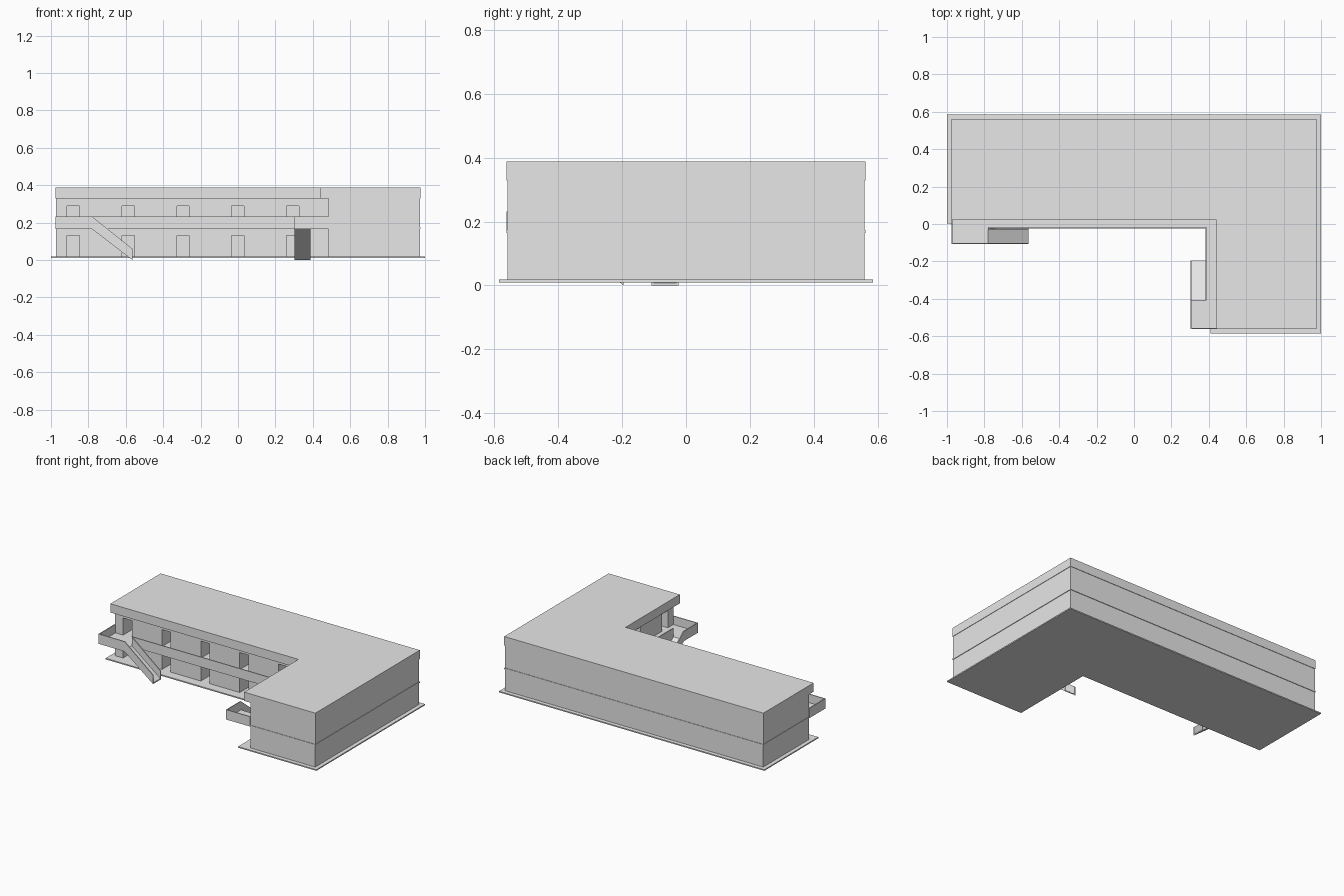
import bpy, bmesh, math
from mathutils import Vector

cube = bpy.data.objects.get("Cube")
if cube:
    bpy.data.objects.remove(cube, do_unlink=True)

grey = bpy.data.materials.new("plain grey")
grey.use_nodes = True
grey.diffuse_color = (0.8, 0.8, 0.8, 1)
grey.node_tree.nodes["Principled BSDF"].inputs["Base Color"].default_value = (0.8, 0.8, 0.8, 1)


def finish(name, bm):
    bmesh.ops.recalc_face_normals(bm, faces=bm.faces)
    mesh = bpy.data.meshes.new(name)
    bm.to_mesh(mesh)
    bm.free()
    mesh.materials.append(grey)
    obj = bpy.data.objects.new(name, mesh)
    bpy.context.collection.objects.link(obj)
    return obj


def extrude(bm, points, direction):
    """Closed prism from an outline swept along a direction."""
    face = bm.faces.new([bm.verts.new(p) for p in points])
    result = bmesh.ops.extrude_face_region(bm, geom=[face], use_keep_orig=True)
    verts = [g for g in result["geom"] if isinstance(g, bmesh.types.BMVert)]
    bmesh.ops.translate(bm, vec=Vector(direction), verts=verts)


def add_box(bm, x0, x1, y0, y1, z0, z1):
    extrude(bm, [(x0, y0, z0), (x1, y0, z0), (x1, y1, z0), (x0, y1, z0)], (0, 0, z1 - z0))


def boxes(name, items):
    bm = bmesh.new()
    for item in items:
        add_box(bm, *item)
    return finish(name, bm)


def l_block(name, half_x, half_y, inner_x, inner_y, z0, z1):
    """L-shaped storey: a back wing and a right-hand wing."""
    bm = bmesh.new()
    outline = [(-half_x, half_y), (-half_x, inner_y), (inner_x, inner_y),
               (inner_x, -half_y), (half_x, -half_y), (half_x, half_y)]
    extrude(bm, [(x, y, z0) for x, y in outline], (0, 0, z1 - z0))
    return finish(name, bm)


# Main dimensions
GROUND, FLOOR, EAVES, TOP = 0.018, 0.174, 0.328, 0.388
WALL_X, WALL_Y = 0.485, 0.067
RAIL_X, RAIL_Y = 0.388, -0.023
END_X, END_Y = 0.977, 0.562
THIN, RAIL_TOP, RAIL_BASE = 0.006, 0.232, 0.165

# Foundation, floor deck with balcony, and roof
l_block("foundation", 1.0, 0.585, 0.41, 0.003, 0.01, GROUND)
l_block("balcony_deck", END_X, END_Y, RAIL_X, RAIL_Y, RAIL_BASE, FLOOR)
l_block("roof", END_X, END_Y, 0.44, 0.022, EAVES, TOP)

# Storeys with recessed doorways
storeys = [l_block("ground_storey", 0.973, 0.558, WALL_X, WALL_Y, GROUND, RAIL_BASE),
           l_block("upper_storey", 0.974, 0.559, WALL_X, WALL_Y, FLOOR, EAVES)]
for storey, z0, z1 in zip(storeys, (GROUND, FLOOR), (0.13, 0.29)):
    holes = []
    for i in range(5):
        x = -0.88 + 0.293 * i
        holes.append((x - 0.033, x + 0.033, WALL_Y - 0.05, WALL_Y + 0.13, z0 - 0.002, z1))
    for i in range(2):
        y = -0.465 + 0.293 * i
        holes.append((WALL_X - 0.05, WALL_X + 0.13, y - 0.033, y + 0.033, z0 - 0.002, z1))
    cutter = boxes("door_cutter", holes)
    cutter.hide_render = True
    cut = storey.modifiers.new("doorways", 'BOOLEAN')
    cut.operation, cut.solver, cut.object = 'DIFFERENCE', 'EXACT', cutter
    bpy.context.view_layer.update()
    mesh = bpy.data.meshes.new_from_object(
        storey.evaluated_get(bpy.context.evaluated_depsgraph_get()))
    storey.modifiers.clear()
    storey.data = mesh
    bpy.data.objects.remove(cutter, do_unlink=True)

# Stair landings
LEFT_Y, LEFT_END = -0.108, -0.78
RIGHT_X, RIGHT_END = 0.303, -0.41
boxes("stair_landings", [
    (-END_X, LEFT_END, LEFT_Y, RAIL_Y, RAIL_BASE, FLOOR),
    (RIGHT_X, RAIL_X, -END_Y, RIGHT_END, RAIL_BASE, FLOOR)])

# Parapets around balcony and landings
rails = [
    (LEFT_END, RAIL_X, RAIL_Y, RAIL_Y + THIN),
    (RAIL_X - THIN, RAIL_X, RIGHT_END, RAIL_Y + THIN),
    (-END_X, LEFT_END, LEFT_Y, LEFT_Y + THIN),
    (-END_X, -END_X + THIN, LEFT_Y, WALL_Y),
    (RIGHT_X, RIGHT_X + THIN, -END_Y, RIGHT_END),
    (RIGHT_X, WALL_X, -END_Y, -END_Y + THIN)]
boxes("balcony_parapets", [r + (RAIL_BASE, RAIL_TOP) for r in rails])


def stair(name, location, angle):
    """Sloping flight with a solid side wall on each edge."""
    run, width = 0.215, 0.085
    bm = bmesh.new()
    extrude(bm, [(0, 0, RAIL_BASE), (run, 0, 0), (run, 0, 0.008), (0, 0, FLOOR)], (0, width, 0))
    for y in (0, width - THIN):
        extrude(bm, [(0, y, RAIL_BASE), (run, y, 0), (run, y, 0.06), (0, y, RAIL_TOP)],
                (0, THIN, 0))
    obj = finish(name, bm)
    obj.location = location
    obj.rotation_euler.z = angle


stair("left_stair", (LEFT_END, LEFT_Y, 0), 0)
stair("right_stair", (RAIL_X, RIGHT_END, 0), math.pi / 2)
